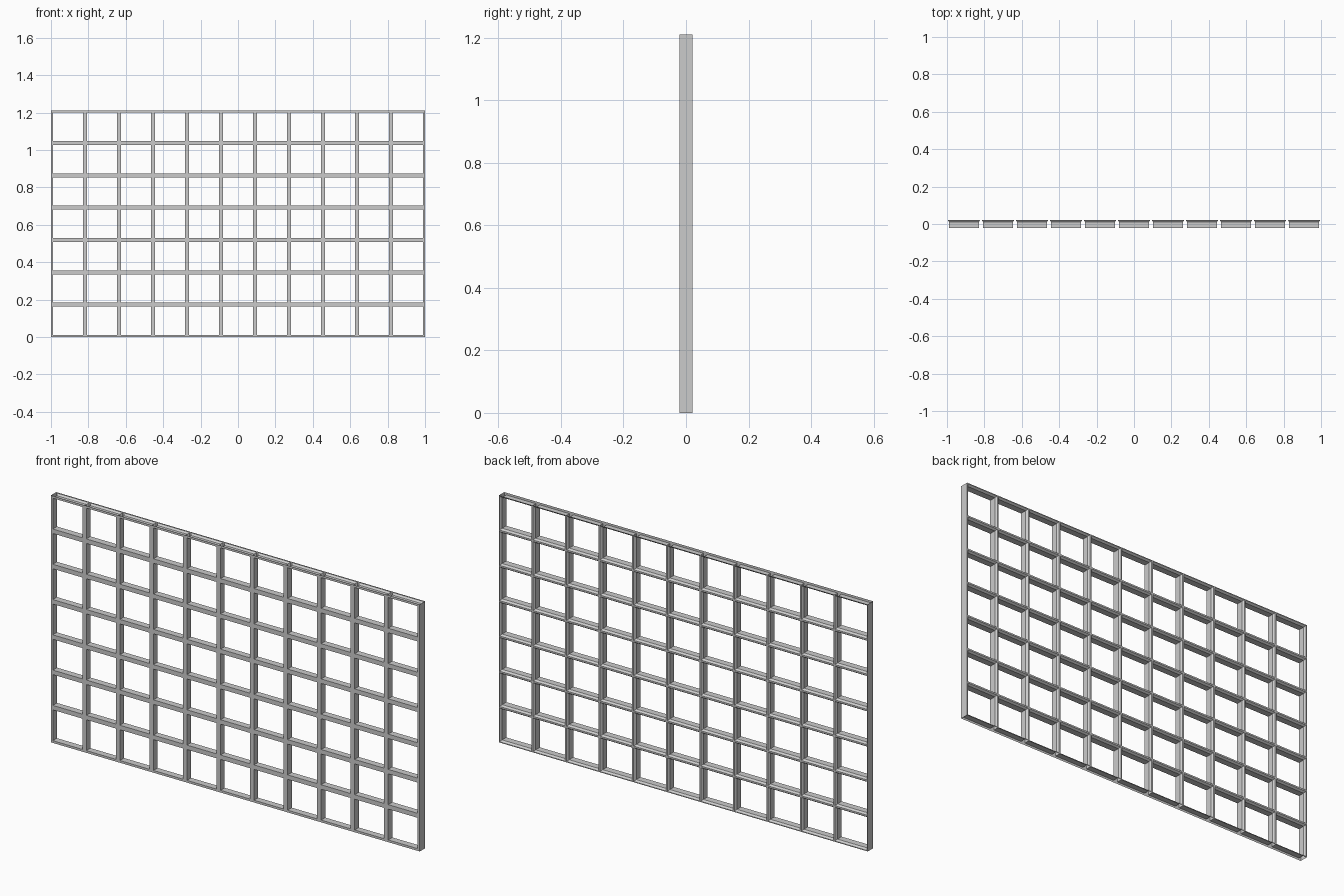
import bpy

if "Cube" in bpy.data.objects:
    bpy.data.objects.remove(bpy.data.objects["Cube"])

COLS, ROWS = 11, 7
WIDTH, HEIGHT, DEPTH = 2.0, 1.21, 0.042
PX, PZ = WIDTH / COLS, HEIGHT / ROWS
Y0, Y1 = -DEPTH / 2, DEPTH / 2


def make_object(name, verts, faces):
    mesh = bpy.data.meshes.new(name)
    mesh.from_pydata(verts, [], faces)
    mesh.update()
    ob = bpy.data.objects.new(name, mesh)
    bpy.context.collection.objects.link(ob)
    return ob


def add_array(ob, count, offset):
    mod = ob.modifiers.new("repeat", 'ARRAY')
    mod.count = count
    mod.use_relative_offset = False
    mod.use_constant_offset = True
    mod.constant_offset_displace = offset


# One lattice cell: (bar half width, y) profile mitred around the opening
profile = [(0.0, Y0), (0.011, Y0), (0.011, 0.011), (0.004, Y1), (0.0, Y1)]
verts, faces = [], []
for inset, y in profile:
    hx, hz = PX / 2 - inset, PZ / 2 - inset
    verts += [(sx * hx, y, sz * hz) for sx, sz in ((-1, -1), (1, -1), (1, 1), (-1, 1))]
for ring in range(len(profile) - 1):
    for i in range(4):
        a, b = ring * 4 + i, ring * 4 + (i + 1) % 4
        faces.append((a, b, b + 4, a + 4))

# Cells repeated into the full grid
grid = make_object("lattice_grid", verts, faces)
grid.location = (-WIDTH / 2 + PX / 2, 0, PZ / 2)
add_array(grid, COLS, (PX, 0, 0))
add_array(grid, ROWS, (0, 0, PZ))

# Flat strips closing the two outer sides
for name, x, s in (("left_side", -WIDTH / 2, -1), ("right_side", WIDTH / 2, 1)):
    strip = [(x, s * Y0, 0), (x, s * Y1, 0), (x, s * Y1, HEIGHT), (x, s * Y0, HEIGHT)]
    make_object(name, strip, [(0, 1, 2, 3)])
